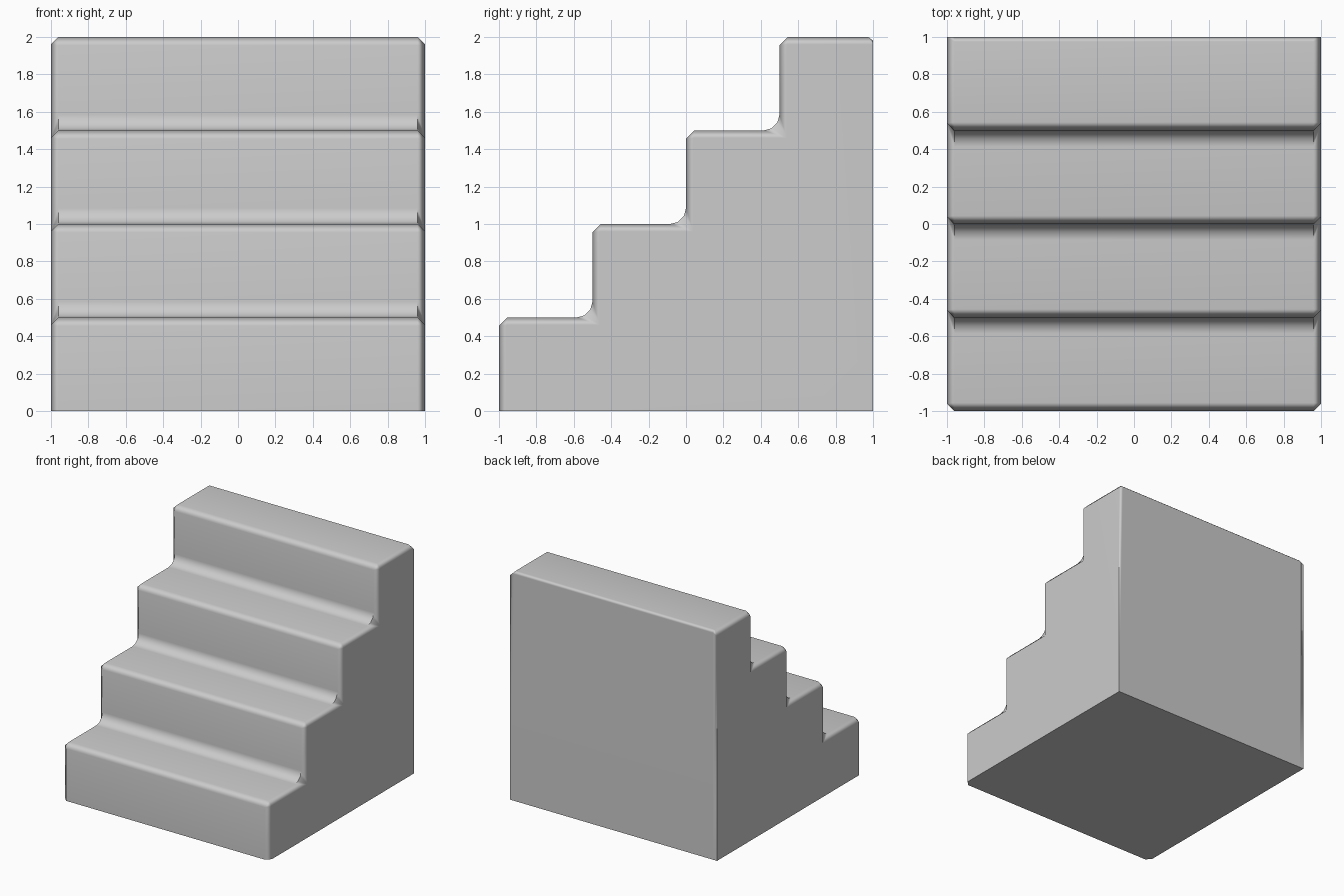
import bpy, bmesh, math

if "Cube" in bpy.data.objects:
    bpy.data.objects.remove(bpy.data.objects["Cube"])

STEPS, RISE, C, R = 4, 0.5, 0.045, 0.085   # nose chamfer, inner fillet radius
SIDE = 0.04                                # side edge chamfer

# Profile as (main y, main z, inset y, inset z); inset points form the side faces
prof = [(-1, 0, -1 + SIDE, 0)]
for i in range(STEPS):
    y, z = -1 + i * RISE, (i + 1) * RISE
    nose = (y + SIDE, z - SIDE)
    prof += [(y, z - C, *nose), (y + C, z, *nose)]
    if i < STEPS - 1:
        yc, zc = y + RISE, z
        for k in range(4):                 # rounded inner corner
            a = math.radians(30 * k)
            prof.append((yc - R + R * math.sin(a), zc + R - R * math.cos(a),
                         yc + SIDE, zc - SIDE))
# Narrow chamfer along the top back edge
prof += [(0.975, 2, 1, 2 - SIDE), (1, 1.98, 1, 2 - SIDE), (1, 0, 1, 0)]

bm = bmesh.new()
loops = [
    [bm.verts.new((-1, p[2], p[3])) for p in prof],
    [bm.verts.new((-1 + SIDE, p[0], p[1])) for p in prof],
    [bm.verts.new((1 - SIDE, p[0], p[1])) for p in prof],
    [bm.verts.new((1, p[2], p[3])) for p in prof],
]
n = len(prof)
for a, b in zip(loops, loops[1:]):
    for i in range(n):
        j = (i + 1) % n
        bm.faces.new((a[i], a[j], b[j], b[i]))
bmesh.ops.remove_doubles(bm, verts=bm.verts[:], dist=1e-5)

# Side faces close the open ends
border = [e for e in bm.edges if e.is_boundary]
bmesh.ops.holes_fill(bm, edges=border, sides=0)
bmesh.ops.recalc_face_normals(bm, faces=bm.faces[:])

mesh = bpy.data.meshes.new("staircase")
bm.to_mesh(mesh)
bm.free()
stairs = bpy.data.objects.new("staircase", mesh)
bpy.context.collection.objects.link(stairs)

# Soft bevels with flat main faces
bpy.context.view_layer.objects.active = stairs
stairs.select_set(True)
bpy.ops.object.shade_smooth_by_angle(angle=math.radians(56))
wn = stairs.modifiers.new("flat_main_faces", 'WEIGHTED_NORMAL')
wn.keep_sharp = True
